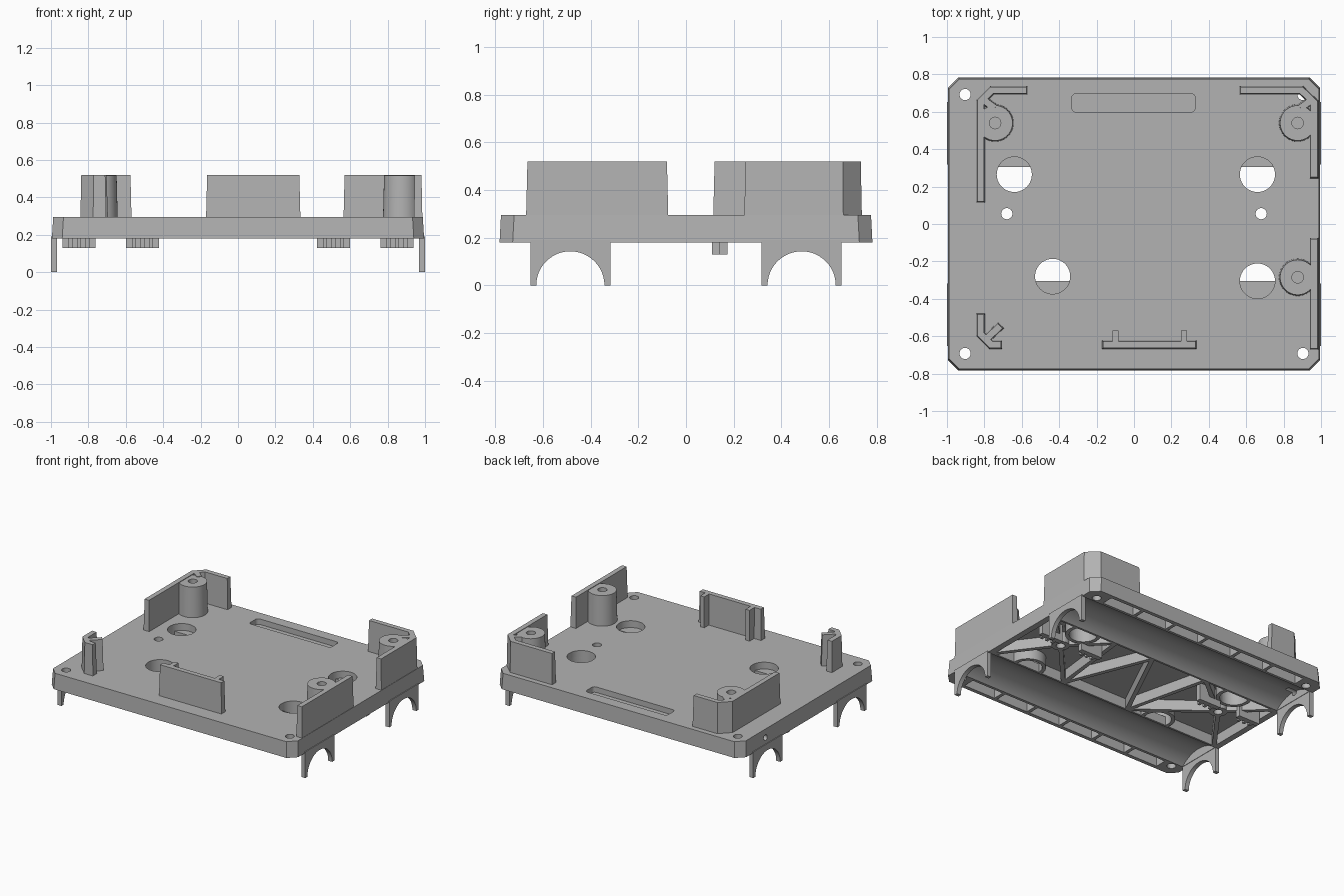
import bpy, math
from mathutils import Vector

old = bpy.data.objects.get("Cube")
if old:
    bpy.data.objects.remove(old, do_unlink=True)

grey = bpy.data.materials.new("plain_grey")
grey.use_nodes = True
grey.diffuse_color = (0.45, 0.45, 0.45, 1)
grey.node_tree.nodes["Principled BSDF"].inputs["Base Color"].default_value = (0.45, 0.45, 0.45, 1)

FLOOR, DECK, TOP = 0.18, 0.295, 0.52


def prism(name, low, high, w0, w1, axis="z"):
    """Loft between two outlines with equal point counts, along z or x."""
    place = (lambda p, w: (p[0], p[1], w)) if axis == "z" else (lambda p, w: (w, p[0], p[1]))
    n = len(low)
    verts = [place(p, w0) for p in low] + [place(p, w1) for p in high]
    faces = [tuple(reversed(range(n))), tuple(range(n, 2 * n))]
    faces += [(i, (i + 1) % n, n + (i + 1) % n, n + i) for i in range(n)]
    mesh = bpy.data.meshes.new(name)
    mesh.from_pydata(verts, [], faces)
    mesh.materials.append(grey)
    ob = bpy.data.objects.new(name, mesh)
    bpy.context.collection.objects.link(ob)
    return ob


def circle(x, y, r, n=32):
    return [(x + r * math.cos(math.tau * i / n), y + r * math.sin(math.tau * i / n)) for i in range(n)]


def rect(x0, x1, y0, y1):
    return [(x0, y0), (x1, y0), (x1, y1), (x0, y1)]


def chamfered(x, y, c):
    return [(-x + c, -y), (x - c, -y), (x, -y + c), (x, y - c),
            (x - c, y), (-x + c, y), (-x, y - c), (-x, -y + c)]


def strip(path, half, extend=0.0):
    """Counter-clockwise outline of a band around a centre line."""
    pts = [Vector(p) for p in path]
    dirs = [(b - a).normalized() for a, b in zip(pts, pts[1:])]
    pts[0] = pts[0] - dirs[0] * extend
    pts[-1] = pts[-1] + dirs[-1] * extend
    left, right = [], []
    for i, p in enumerate(pts):
        d0, d1 = dirs[max(i - 1, 0)], dirs[min(i, len(dirs) - 1)]
        n0, n1 = Vector((-d0.y, d0.x)), Vector((-d1.y, d1.x))
        miter = (n0 + n1) / (1 + n0.dot(n1)) * half
        left.append(p + miter)
        right.append(p - miter)
    return right + left[::-1]


def cut(ob, *cutters):
    """Subtract the cutters and remove them."""
    for c in cutters:
        mod = ob.modifiers.new("cut", "BOOLEAN")
        mod.operation, mod.solver, mod.object = "DIFFERENCE", "EXACT", c
    deps = bpy.context.evaluated_depsgraph_get()
    ob.data = bpy.data.meshes.new_from_object(ob.evaluated_get(deps))
    ob.modifiers.clear()
    for c in cutters:
        bpy.data.objects.remove(c, do_unlink=True)


def wall(name, path):
    return prism(name, strip(path, 0.023, 0.006), strip(path, 0.018), DECK - 0.02, TOP)


def solid(shape, z0, z1):
    return prism("cutter", shape, shape, z0, z1)


BIG = [(-0.64, 0.265), (0.66, 0.265), (-0.435, -0.28), (0.66, -0.305)]
SMALL = [(-0.68, 0.055), (0.68, 0.055)]
CORNERS = [(sx * 0.903, sy * 0.692) for sx in (-1, 1) for sy in (-1, 1)]
TROUGH_Y = 0.485

# Underside pockets: the truss, bosses and ribs are what the pocket leaves behind
P0, P1 = FLOOR - 0.05, 0.255
truss = [
    [(-0.96, 0.32), SMALL[0], (-0.96, -0.32)],
    [(-0.35, 0.32), SMALL[0], (-0.2, -0.31)],
    [(-0.35, 0.31), (-0.2, -0.31), (0.1, 0.31), (0.35, -0.31), (0.42, 0.31)],
    [(0.42, 0.31), SMALL[1], (0.35, -0.31)],
    [(0.96, 0.32), SMALL[1], (0.96, -0.32)],
]
middle = solid(rect(-0.95, 0.95, -0.305, 0.305), P0, P1)
keep = [solid(strip(p, 0.015), P0 - 0.02, P1 + 0.02) for p in truss]
keep += [solid(circle(x, y, 0.06), P0 - 0.02, P1 + 0.02) for x, y in SMALL]
keep += [solid(circle(x, y, 0.12), P0 - 0.02, P1 + 0.02) for x, y in BIG]
cut(middle, *keep)
pockets = [middle]
for s in (-1, 1):
    y0, y1 = sorted((s * 0.67, s * 0.755))
    edges = [-0.84 + i * 0.28 for i in range(7)]
    pockets += [solid(rect(a + 0.012, b - 0.012, y0, y1), P0, P1) for a, b in zip(edges, edges[1:])]

# Base tray
base = prism("base_tray", chamfered(0.995, 0.782, 0.055), chamfered(0.988, 0.776, 0.055), FLOOR, DECK)
cut(base, *pockets)
for s in (-1, 1):
    shape = circle(s * TROUGH_Y, 0, 0.245, 64)
    cut(base, prism("cutter", shape, shape, -0.965, 0.965, "x"))
holes = [solid(circle(x, y, 0.094, 40), 0.245, 0.4) for x, y in BIG]
holes += [solid(circle(x, y, 0.03, 24), 0.1, 0.4) for x, y in SMALL + CORNERS]
# Open the big holes downwards, up to the trough shell
for x, y in BIG:
    s = math.copysign(1, y)
    shape = [(a, s * min(s * b, 0.304)) for a, b in circle(x, y, 0.094, 40)]
    opened = solid(circle(x, y, 0.094, 40), 0.1, 0.26)
    lo, hi = sorted((s * 0.304, s * 0.6))
    cut(opened, solid(rect(x - 0.2, x + 0.2, lo, hi), 0.05, 0.3))
    holes.append(opened)
# Rounded label slot on the deck
slot = []
for cx, cy, a0 in ((0.305, 0.675, 0), (-0.31, 0.675, 90), (-0.31, 0.62, 180), (0.305, 0.62, 270)):
    slot += [(cx + 0.022 * math.cos(math.radians(a0 + t)), cy + 0.022 * math.sin(math.radians(a0 + t)))
             for t in range(0, 91, 18)]
holes.append(solid(slot, 0.255, 0.4))
# Cable hole in the end wall
port = circle(0.5, 0.235, 0.02, 20)
holes.append(prism("cutter", port, port, -1.1, -0.9, "x"))
for h in holes:
    cut(base, h)

# End clips with round mouths
for sx, side in ((-1, "right"), (1, "left")):
    for sy, end in ((-1, "front"), (1, "back")):
        c = sy * TROUGH_Y
        arc = [(c + 0.143 * math.cos(math.pi * i / 24), 0.143 * math.sin(math.pi * i / 24)) for i in range(25)]
        outline = [(c + 0.168, 0), (c + 0.168, 0.19), (c - 0.168, 0.19), (c - 0.168, 0)] + arc[::-1]
        x0, x1 = sorted((sx * 0.968, sx * 1.0))
        prism(f"{side}_{end}_clip", outline, outline, x0, x1, "x")

# Small tabs below the tray, each with stiffeners
for i, x in enumerate((-0.85, -0.51, 0.51, 0.85)):
    shape = rect(x - 0.088, x + 0.088, 0.14, 0.175)
    prism(f"tab_{i + 1}", shape, shape, 0.13, 0.26)
    for k in (-1, 0, 1):
        rib = rect(x + k * 0.045 - 0.01, x + k * 0.045 + 0.01, 0.11, 0.145)
        prism(f"tab_{i + 1}_stiffener", rib, rib, 0.13, 0.26)

# Standing walls
wall("right_back_corner_wall", [(-0.82, 0.12), (-0.82, 0.655), (-0.76, 0.715), (-0.575, 0.715)])
wall("left_back_corner_wall", [(0.963, 0.25), (0.963, 0.65), (0.895, 0.715), (0.57, 0.715)])
wall("left_front_wall", [(0.963, -0.665), (0.963, -0.08)])
wall("right_front_corner_wall", [(-0.82, -0.485), (-0.82, -0.59), (-0.765, -0.645), (-0.71, -0.645)])
wall("right_front_corner_brace", [(-0.79, -0.615), (-0.715, -0.545)])
wall("front_wall", [(-0.165, -0.645), (0.328, -0.645)])
for x in (-0.098, 0.268):
    shape = rect(x - 0.016, x + 0.016, -0.65, -0.57)
    prism("front_wall_brace", shape, shape, DECK - 0.02, TOP)
wall("right_post_brace", [(-0.745, 0.62), (-0.8, 0.66)])
wall("left_post_brace", [(0.89, 0.62), (0.945, 0.66)])

# Screw posts
for name, x, y in (("right_back_post", -0.743, 0.54), ("left_back_post", 0.875, 0.54),
                   ("left_front_post", 0.875, -0.285)):
    post = prism(name, circle(x, y, 0.1, 40), circle(x, y, 0.094, 40), DECK - 0.02, TOP - 0.004)
    cut(post, solid(circle(x, y, 0.031, 24), 0.32, 0.6))

# Smooth the round faces, keep edges sharp
bpy.ops.object.select_all(action="DESELECT")
for ob in bpy.context.collection.objects:
    if ob.type == "MESH" and grey.name in ob.data.materials:
        ob.select_set(True)
        bpy.context.view_layer.objects.active = ob
bpy.ops.object.shade_smooth_by_angle(angle=math.radians(30))
